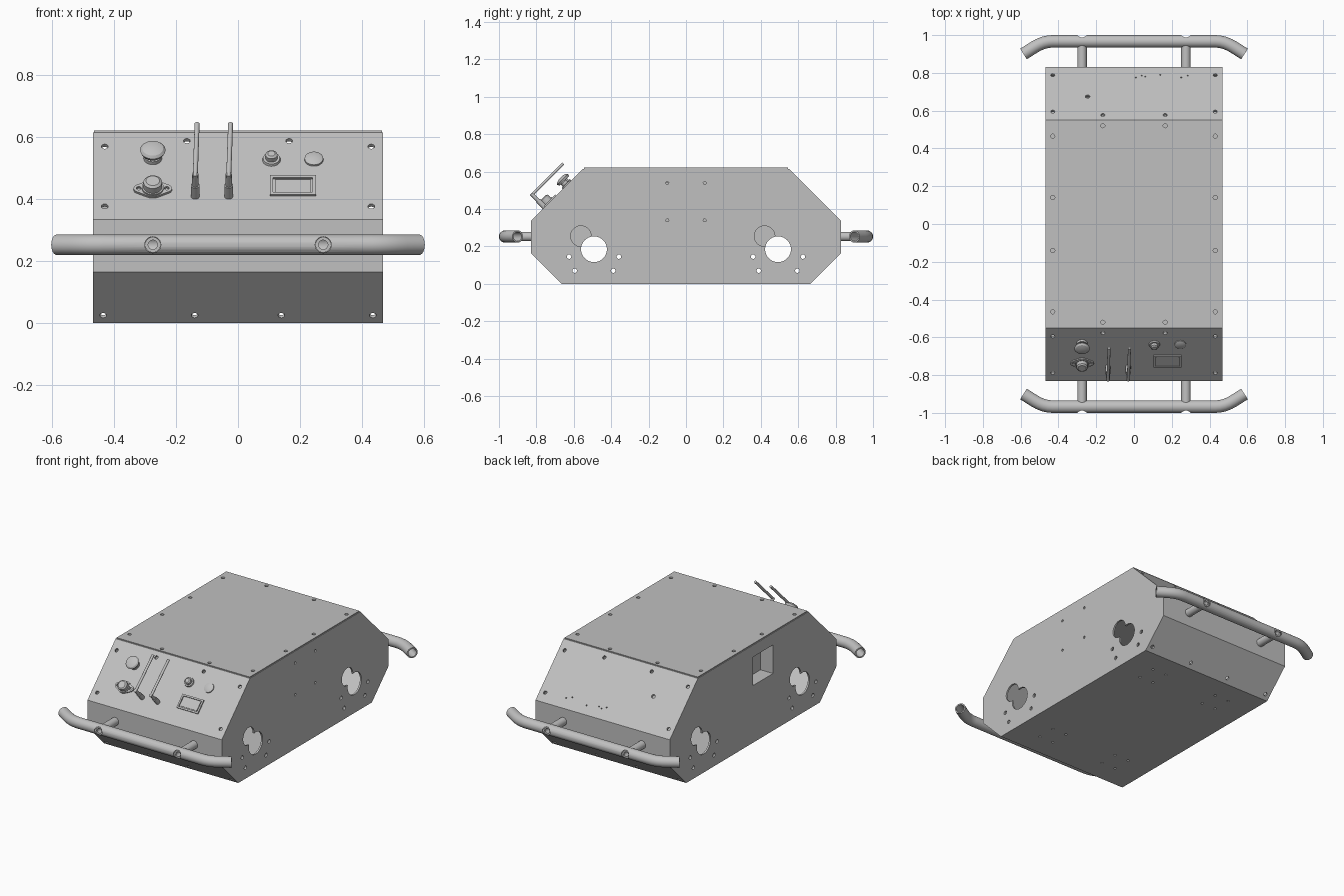
import bpy, bmesh, math
from mathutils import Vector, Matrix

if "Cube" in bpy.data.objects:
    bpy.data.objects.remove(bpy.data.objects["Cube"], do_unlink=True)

grey = bpy.data.materials.new("plain_grey")
grey.use_nodes = True
grey.diffuse_color = (0.53, 0.53, 0.53, 1)
grey.node_tree.nodes["Principled BSDF"].inputs["Base Color"].default_value = (0.53, 0.53, 0.53, 1)

Z = Vector((0, 0, 1))
HALF, WALL, RIDGE = 0.468, 0.012, 1.165   # half width, plate thickness, z + |y| on the slopes


def cyl(bm, a, b, r, r2=None, seg=24):
    a, b = Vector(a), Vector(b)
    m = Matrix.Translation((a + b) / 2) @ (b - a).to_track_quat("Z", "Y").to_matrix().to_4x4()
    bmesh.ops.create_cone(bm, cap_ends=True, segments=seg, radius1=r,
                          radius2=r if r2 is None else r2, depth=(b - a).length, matrix=m)


def box(bm, lo, hi, frame=Matrix()):
    lo, hi = Vector(lo), Vector(hi)
    m = frame @ Matrix.Translation((lo + hi) / 2) @ Matrix.Diagonal((*(hi - lo), 1))
    bmesh.ops.create_cube(bm, size=1, matrix=m)


def pipe(bm, path, outer, inner, seg=24):
    # hollow tube along a level path
    rings = {outer: [], inner: []}
    for i, p in enumerate(path):
        t = (path[min(i + 1, len(path) - 1)] - path[max(i - 1, 0)]).normalized()
        side = t.cross(Z)
        for r, row in rings.items():
            row.append([bm.verts.new(p + r * (math.cos(a) * side + math.sin(a) * Z))
                        for a in (math.tau * k / seg for k in range(seg))])
    loop = rings[outer] + rings[inner][::-1]
    for i, ring in enumerate(loop):
        nxt = loop[(i + 1) % len(loop)]
        for k in range(seg):
            j = (k + 1) % seg
            bm.faces.new((ring[k], ring[j], nxt[j], nxt[k]))


def finish(name, bm, smooth=True):
    bmesh.ops.recalc_face_normals(bm, faces=bm.faces)
    me = bpy.data.meshes.new(name)
    bm.to_mesh(me)
    bm.free()
    me.materials.append(grey)
    ob = bpy.data.objects.new(name, me)
    bpy.context.collection.objects.link(ob)
    if smooth:
        shade(ob)
    return ob


def activate(ob):
    bpy.ops.object.select_all(action="DESELECT")
    ob.select_set(True)
    bpy.context.view_layer.objects.active = ob


def shade(ob):
    activate(ob)
    bpy.ops.object.shade_smooth_by_angle(angle=math.radians(35))


def cut(ob, cutter):
    mod = ob.modifiers.new("holes", "BOOLEAN")
    mod.object, mod.operation, mod.solver, mod.use_self = cutter, "DIFFERENCE", "EXACT", True
    activate(ob)
    bpy.ops.object.modifier_apply(modifier=mod.name)
    shade(ob)


def slope(x, y, h=0.0):
    # point at height h over the front or back upper slope
    s = math.copysign(1, y)
    return Vector((x, y, RIDGE - abs(y))) + Vector((0, s, 1)).normalized() * h


# Hollow body
quarter = [(0.55, 0.615), (0.83, 0.335), (0.83, 0.165), (0.665, 0)]
profile = quarter + [(-y, z) for y, z in reversed(quarter)]
bm = bmesh.new()
face = bm.faces.new([bm.verts.new((-HALF, y, z)) for y, z in profile])
ext = bmesh.ops.extrude_face_region(bm, geom=[face])
bmesh.ops.translate(bm, vec=(2 * HALF, 0, 0),
                    verts=[v for v in ext["geom"] if isinstance(v, bmesh.types.BMVert)])
body = finish("body_shell", bm, smooth=False)
mod = body.modifiers.new("plates", "SOLIDIFY")
mod.thickness, mod.offset, mod.use_even_offset = WALL, -1, True
activate(body)
bpy.ops.object.modifier_apply(modifier=mod.name)

# Top cover
bm = bmesh.new()
box(bm, (-HALF + 0.004, -0.546, 0.612), (HALF - 0.004, 0.546, 0.621))
cover = finish("top_cover", bm, smooth=False)

# Holes in the plates
bm = bmesh.new()


def drill(p, n, r=0.011, seg=12):
    p, n = Vector(p), Vector(n).normalized() * 0.03
    cyl(bm, p - n, p + n, r, seg=seg)


for s in (1, -1):
    for x in (-0.43, 0.43):
        for y in (0.595, 0.788):
            drill(slope(x, s * y), (0, s, 1))
        for y in (0.14, 0.465):
            drill((x, s * y, 0.615), Z)
    for x in (-0.165, 0.165):
        drill((x, s * 0.52, 0.615), Z)
        drill(slope(x, s * 0.577), (0, s, 1))
    for x in (-0.435, -0.14, 0.14, 0.435):
        drill((x, s * 0.69, 0.025), (0, s, -1))
    # axle openings: the large one runs through, the small one is turned on each side
    cyl(bm, (-0.6, s * 0.492, 0.185), (0.6, s * 0.492, 0.185), 0.069, seg=40)
    for y in (-0.562, 0.42):
        cyl(bm, (s * 0.44, s * y, 0.255), (s * 0.5, s * y, 0.255), 0.055, seg=40)
    for dy, z in ((0.133, 0.145), (0.103, 0.07)):
        for y in (s * 0.492 - dy, s * 0.492 + dy):
            cyl(bm, (-0.6, y, z), (0.6, y, z), 0.012, seg=12)
    # wheel bracket holes in the floor
    for x in (-0.24, 0.24):
        for dx in (-0.05, 0.05):
            for dy in (-0.06, 0.06):
                drill((x + dx, s * 0.46 + dy, 0), Z, 0.008, 8)
    for z in (0.34, 0.54):
        drill((HALF, s * 0.1, z), (1, 0, 0), 0.008)
drill(slope(-0.245, 0.675), (0, 1, 1), 0.012)
for x, y in ((0.01, 0.775), (0.04, 0.785), (0.06, 0.78), (0.14, 0.79), (0.25, 0.775), (0.285, 0.785)):
    drill(slope(x, y), (0, 1, 1), 0.004, 8)
box(bm, (-0.5, -0.2, 0.36), (-0.44, 0, 0.54))
cutter = finish("plate_cutter", bm, smooth=False)
cut(body, cutter)
cut(cover, cutter)
bpy.data.objects.remove(cutter, do_unlink=True)

# Recess behind the side window
bm = bmesh.new()
box(bm, (-HALF + 0.004, -0.202, 0.358), (-HALF + 0.09, 0.002, 0.542))
bmesh.ops.delete(bm, geom=[f for f in bm.faces if f.calc_center_median().x < -HALF + 0.01],
                 context="FACES_ONLY")
finish("side_recess", bm, smooth=False)

# Bumpers with their mounts
bend = [(0.585, 0.9), (0.53, 0.935), (0.505, 0.949), (0.48, 0.959), (0.455, 0.965), (0.43, 0.967)]
for s, side in ((-1, "front"), (1, "back")):
    half = [Vector((x, s * y, 0.253)) for x, y in bend]
    path = half + [Vector((-p.x, p.y, p.z)) for p in reversed(half)]
    bm = bmesh.new()
    pipe(bm, path, 0.033, 0.025)
    bar = finish(side + "_bumper", bm)
    bm = bmesh.new()
    for x in (-0.275, 0.275):
        cyl(bm, (x, s * 0.975, 0.253), (x, s * 1.05, 0.253), 0.026)
    cutter = finish("bolt_cutter", bm, smooth=False)
    cut(bar, cutter)
    bpy.data.objects.remove(cutter, do_unlink=True)
    bm = bmesh.new()
    for x in (-0.275, 0.275):
        pipe(bm, [Vector((x, s * 0.825, 0.253)), Vector((x, s * 0.988, 0.253))], 0.025, 0.015)
    finish(side + "_bumper_mounts", bm)


def stack(name, x, y, steps, seg=32):
    # turned part on the control panel: (from height, to height, radius, end radius)
    bm = bmesh.new()
    for h0, h1, r, r2 in steps:
        cyl(bm, slope(x, y, h0), slope(x, y, h1), r, r2, seg)
    return finish(name, bm)


# Control panel knobs
stack("stop_button", -0.275, -0.633,
      [(-0.005, 0.012, 0.03, 0.028), (0.012, 0.028, 0.02, 0.02), (0.026, 0.038, 0.036, 0.041),
       (0.038, 0.046, 0.041, 0.034), (0.046, 0.051, 0.034, 0.018)])
stack("socket_plug", -0.275, -0.735,
      [(-0.005, 0.014, 0.035, 0.035), (0.014, 0.036, 0.03, 0.03), (0.036, 0.042, 0.03, 0.022)])
stack("push_button", 0.108, -0.638,
      [(-0.005, 0.008, 0.031, 0.027), (0.008, 0.024, 0.019, 0.019), (0.024, 0.029, 0.019, 0.012)])
stack("flat_button", 0.245, -0.637,
      [(-0.005, 0.006, 0.031, 0.03), (0.006, 0.011, 0.03, 0.018)])

# Diamond flange of the socket
up = Vector((0, 1, 1)).normalized()
out = Vector((0, -1, 1)).normalized()
bm = bmesh.new()
base = slope(-0.275, -0.735)
rim = []
for c, r, a0 in ((0.045, 0.017, -60), (0, 0.038, 60), (-0.045, 0.017, 120), (0, 0.038, 240)):
    span = 120 if c else 60
    for k in range(7):
        a = math.radians(a0 + span * k / 6)
        rim.append(bm.verts.new(base + Vector((c + r * math.cos(a), 0, 0)) + up * r * math.sin(a)))
ext = bmesh.ops.extrude_face_region(bm, geom=[bm.faces.new(rim)])
bmesh.ops.translate(bm, vec=out * 0.008, verts=[v for v in ext["geom"] if isinstance(v, bmesh.types.BMVert)])
flange = finish("socket_flange", bm)
bm = bmesh.new()
for x in (-0.32, -0.23):
    cyl(bm, slope(x, -0.735, -0.01), slope(x, -0.735, 0.02), 0.008, seg=12)
cutter = finish("flange_cutter", bm, smooth=False)
cut(flange, cutter)
bpy.data.objects.remove(cutter, do_unlink=True)

# Levers: a stem out of the panel, then a rod running up along it
for name, x in (("right_lever", -0.138), ("left_lever", -0.03)):
    bm = bmesh.new()
    foot = slope(x, -0.755)
    elbow = foot + out * 0.095
    cyl(bm, foot - out * 0.005, foot + out * 0.05, 0.014, seg=16)
    cyl(bm, foot + out * 0.05, elbow + out * 0.006, 0.01, seg=16)
    cyl(bm, elbow - up * 0.008, elbow + up * 0.235 + Vector((0.006, 0, 0)), 0.008, seg=16)
    finish(name, bm)

# Display frame and its sunken pane
frame = Matrix.Translation(slope(0.177, -0.724)) @ Matrix(
    ((1, 0, 0), (0, up.y, out.y), (0, up.z, out.z))).to_4x4()
bm = bmesh.new()
for s in (-1, 1):
    box(bm, (-0.074, s * 0.039 - 0.005, -0.004), (0.074, s * 0.039 + 0.005, 0.008), frame)
    box(bm, (s * 0.069 - 0.005, -0.034, -0.004), (s * 0.069 + 0.005, 0.034, 0.008), frame)
finish("display_frame", bm, smooth=False)
bm = bmesh.new()
box(bm, (-0.058, -0.028, -0.004), (0.058, 0.028, 0.004), frame)
finish("display_pane", bm, smooth=False)
